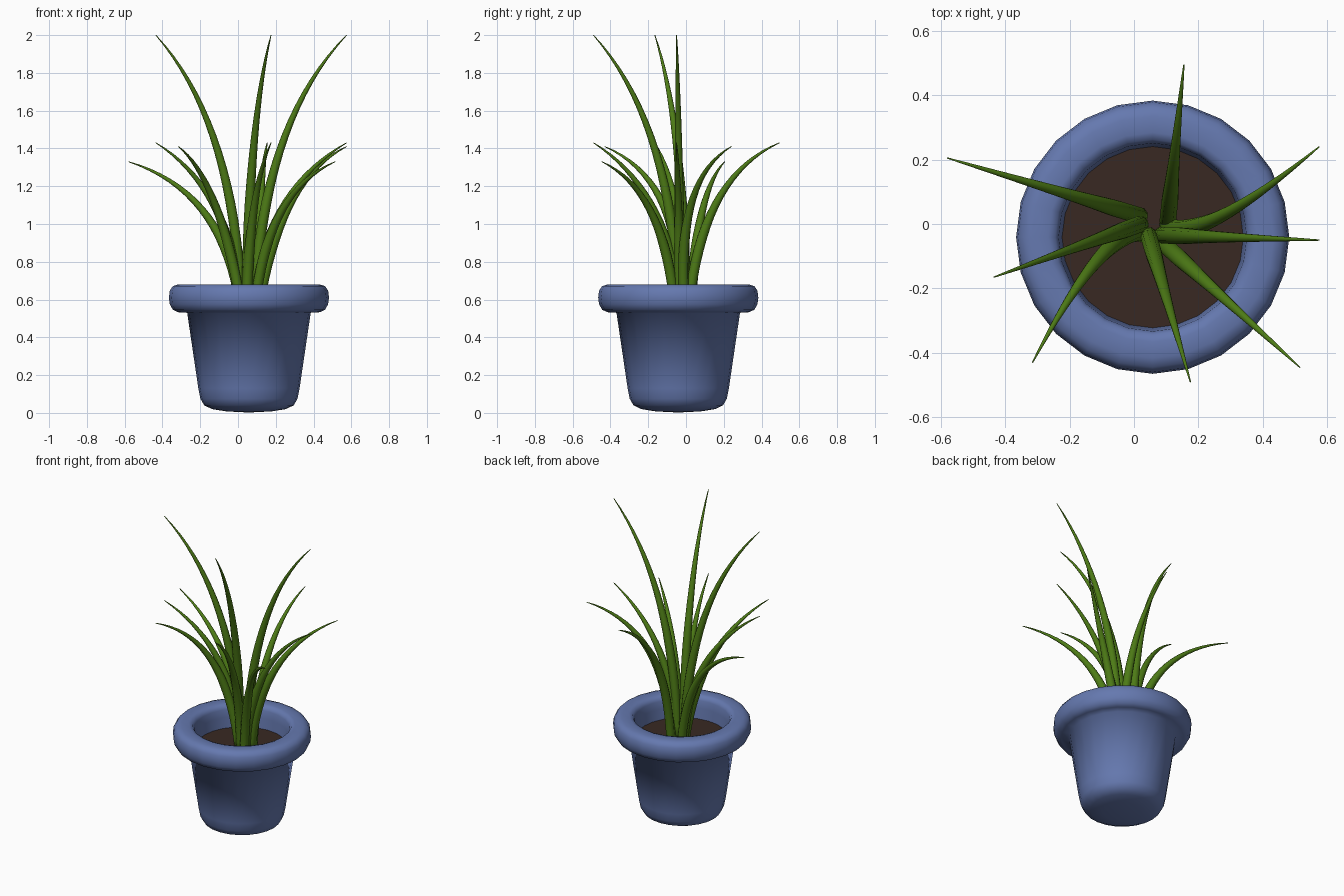
import bpy, bmesh, math
from mathutils import Vector

if "Cube" in bpy.data.objects:
    bpy.data.objects.remove(bpy.data.objects["Cube"])

CENTRE = Vector((0.058, -0.041, 0))


def material(name, rgb):
    m = bpy.data.materials.new(name)
    m.diffuse_color = (*rgb, 1)
    m.use_nodes = True
    m.node_tree.nodes["Principled BSDF"].inputs["Base Color"].default_value = m.diffuse_color
    return m


def lathe(name, profile, mat, segments=24):
    bm = bmesh.new()
    vs = [bm.verts.new((r, 0, z)) for r, z in profile]
    edges = [bm.edges.new(p) for p in zip(vs, vs[1:])]
    bmesh.ops.spin(bm, geom=vs + edges, cent=(0, 0, 0), axis=(0, 0, 1),
                   angle=math.tau, steps=segments, use_duplicate=False)
    bmesh.ops.remove_doubles(bm, verts=bm.verts, dist=0.0001)
    bmesh.ops.recalc_face_normals(bm, faces=bm.faces)
    mesh = bpy.data.meshes.new(name)
    bm.to_mesh(mesh)
    bm.free()
    finish(name, mesh, mat).location = CENTRE


def finish(name, mesh, mat):
    mesh.materials.append(mat)
    mesh.polygons.foreach_set("use_smooth", [True] * len(mesh.polygons))
    ob = bpy.data.objects.new(name, mesh)
    bpy.context.collection.objects.link(ob)
    return ob


def leaf(name, base, tip, a, b, sway, mat, steps=18, sides=10):
    # Tapered tube along a quadratic arc that rises first, then leans out
    p0, p2 = Vector((*base, 0.49)), Vector(tip)
    d = p2 - p0
    flat = Vector((d.x, d.y, 0)).normalized()
    side = Vector((flat.y, -flat.x, 0))
    p1 = p0 + Vector((d.x * a, d.y * a, d.z * b)) + side * sway
    bm = bmesh.new()
    rings = []
    for i in range(steps + 1):
        t = i / steps
        p = p0 * (1 - t) ** 2 + p1 * 2 * t * (1 - t) + p2 * t * t
        tan = ((p1 - p0) * (1 - t) + (p2 - p1) * t).normalized()
        u = tan.cross(side).normalized()
        v = tan.cross(u)
        r = 0.025 * min(1, 1.45 * (1 - t)) ** 0.9 + 0.002
        rings.append([bm.verts.new(p + r * (u * math.cos(k * math.tau / sides)
                                            + v * math.sin(k * math.tau / sides)))
                      for k in range(sides)])
    for r0, r1 in zip(rings, rings[1:]):
        for k in range(sides):
            n = (k + 1) % sides
            bm.faces.new((r0[k], r0[n], r1[n], r1[k]))
    bm.faces.new(rings[0])
    bm.faces.new(rings[-1])
    bmesh.ops.recalc_face_normals(bm, faces=bm.faces)
    mesh = bpy.data.meshes.new(name)
    bm.to_mesh(mesh)
    bm.free()
    finish(name, mesh, mat)


blue = material("glaze_blue", (0.13, 0.19, 0.43))
brown = material("soil_brown", (0.04, 0.022, 0.016))
green = material("leaf_green", (0.075, 0.2, 0.008))

# Pot: rounded foot, tapered wall, thick rolled rim and inner wall
lathe("pot", [(0, 0.002), (0.12, 0.008), (0.195, 0.02), (0.237, 0.04), (0.257, 0.075),
              (0.268, 0.13), (0.327, 0.53), (0.375, 0.533), (0.403, 0.546),
              (0.419, 0.575), (0.424, 0.61), (0.419, 0.648), (0.403, 0.671),
              (0.375, 0.68), (0.325, 0.68), (0.303, 0.673), (0.292, 0.65),
              (0.287, 0.6), (0.279, 0.5)], blue)

# Soil disc
lathe("soil", [(0, 0.53), (0.15, 0.53), (0.284, 0.53)], brown)

# Three leaf directions that carry both a tall and a short leaf
for i, (base, tip) in enumerate([((0.02, 0.0), (-0.435, -0.165)),
                                 ((0.045, -0.035), (0.175, -0.49)),
                                 ((0.085, -0.035), (0.575, -0.05))]):
    leaf(f"tall_leaf_{i}", base, (*tip, 2.0), 0.05, 0.68, 0, green)
    leaf(f"short_leaf_{i}", base, (*tip, 1.43), 0.07, 0.72, 0, green)

# Outer leaves, two of them swept sideways
for i, (base, tip, sway) in enumerate([
        ((0.02, 0.025), (-0.58, 0.205, 1.33), 0),
        ((0.105, 0.01), (0.155, 0.495, 1.43), 0),
        ((0.1, 0.0), (0.575, 0.24, 1.41), 0.11),
        ((0.085, -0.055), (0.515, -0.445, 1.33), 0),
        ((0.03, -0.03), (-0.315, -0.43, 1.41), 0.11)]):
    leaf(f"outer_leaf_{i}", base, tip, 0.1, 0.8, sway, green)
